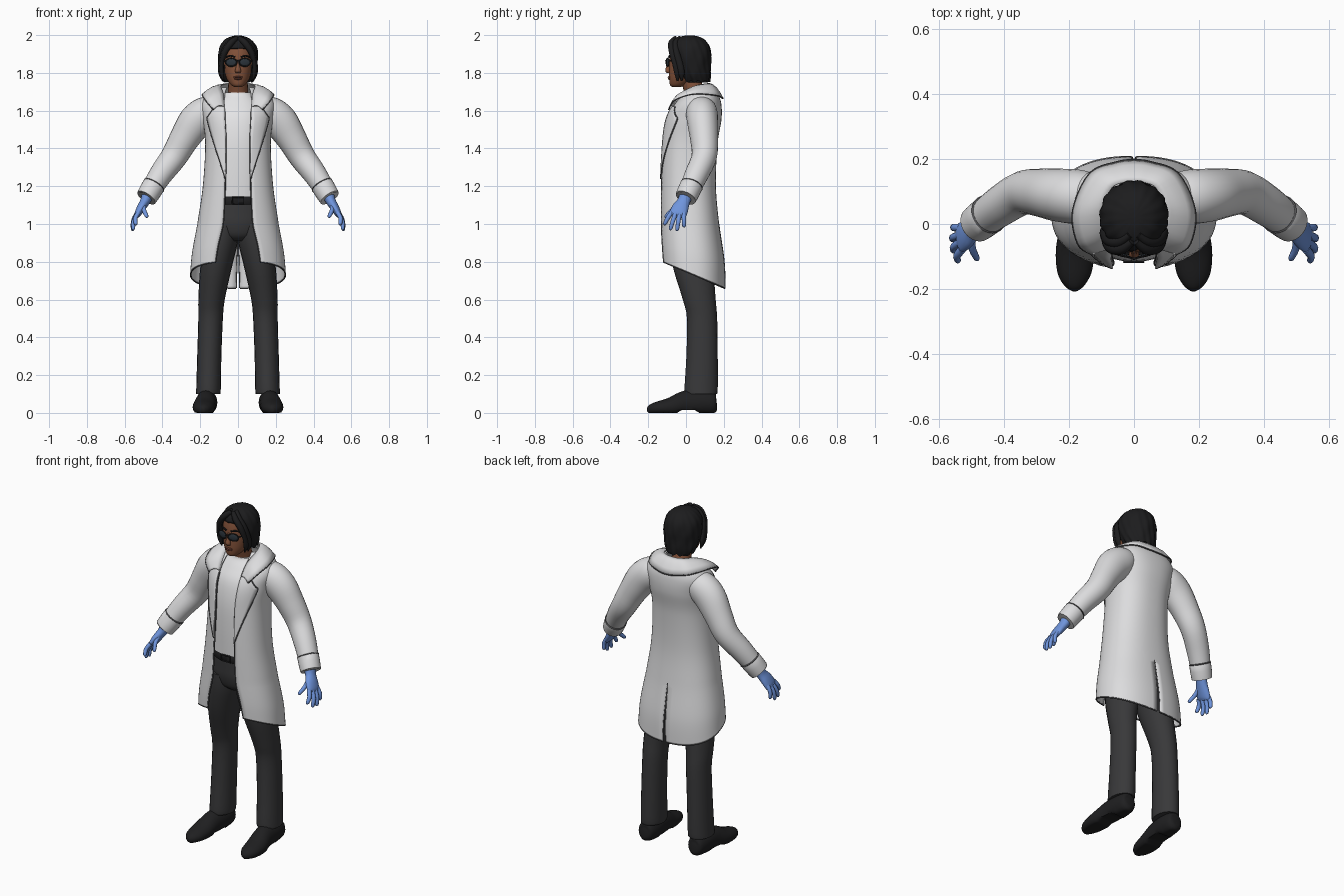
import bpy, bmesh, math
from mathutils import Vector, Matrix

if "Cube" in bpy.data.objects:
    bpy.data.objects.remove(bpy.data.objects["Cube"], do_unlink=True)


def material(name, r, g, b):
    m = bpy.data.materials.new(name)
    m.use_nodes = True
    m.diffuse_color = (r, g, b, 1)
    bsdf = next(n for n in m.node_tree.nodes if n.type == 'BSDF_PRINCIPLED')
    bsdf.inputs["Base Color"].default_value = (r, g, b, 1)
    bsdf.inputs["Roughness"].default_value = 0.7
    return m


WHITE = material("white_cloth", .72, .72, .73)
SHIRT = material("shirt_white", .78, .78, .79)
TRIM = material("grey_seam", .09, .09, .095)
SKIN = material("brown_skin", .23, .085, .042)
LIP = material("lip_brown", .17, .055, .035)
HAIR = material("black_hair", .012, .012, .013)
PANTS = material("charcoal_cloth", .04, .04, .042)
LEATHER = material("black_leather", .014, .014, .015)
GLOVE = material("blue_glove", .16, .3, .72)
LENS = material("dark_lens", .025, .035, .045)
parts = []


def finish(name, bm, mat, mirror=False, solid=0):
    bmesh.ops.recalc_face_normals(bm, faces=bm.faces)
    me = bpy.data.meshes.new(name)
    bm.to_mesh(me)
    bm.free()
    me.materials.append(mat)
    ob = bpy.data.objects.new(name, me)
    bpy.context.collection.objects.link(ob)
    if mirror:
        mod = ob.modifiers.new("mirror", 'MIRROR')
        mod.merge_threshold = .0008
    if solid:
        mod = ob.modifiers.new("thickness", 'SOLIDIFY')
        mod.thickness, mod.offset = solid, 0
    parts.append(ob)
    return ob


def smooth_rows(rows, k=4):
    """Catmull-Rom resampling of equal-length tuples."""
    out = []
    last = len(rows) - 1
    for i in range(last):
        p = [rows[max(0, min(last, j))] for j in (i - 1, i, i + 1, i + 2)]
        for s in range(k):
            t = s / k
            out.append(tuple(.5 * (2 * b + (c - a) * t + (2 * a - 5 * b + 4 * c - d) * t * t
                                   + (3 * b - a - 3 * c + d) * t ** 3) for a, b, c, d in zip(*p)))
    return out + [tuple(rows[-1])]


def power(v, e):
    return math.copysign(abs(v) ** e, v)


def grid(bm, rings, closed):
    vs = [[bm.verts.new(p) for p in ring] for ring in rings]
    for a, b in zip(vs, vs[1:]):
        n = len(a)
        for j in range(n if closed else n - 1):
            bm.faces.new((a[j], a[(j + 1) % n], b[(j + 1) % n], b[j]))
    return vs


def sweep(name, rows, mat, ref=None, n=20, e=1, k=4, mirror=False, shape=None):
    """Loft ellipses (x, y, z, r1, r2); horizontal, or across the path when ref is given."""
    rows = smooth_rows(rows, k)
    pts = [Vector(r[:3]) for r in rows]
    rings = []
    for i, r in enumerate(rows):
        u, v = Vector((1, 0, 0)), Vector((0, 1, 0))
        if ref:
            t = (pts[min(i + 1, len(pts) - 1)] - pts[max(i - 1, 0)]).normalized()
            v = Vector(ref)
            v = (v - t * v.dot(t)).normalized()
            u = v.cross(t)
        ring = []
        for j in range(n):
            a = math.tau * j / n
            p = pts[i] + u * power(math.cos(a), e) * max(r[3], .0005) \
                + v * power(math.sin(a), e) * max(r[4], .0005)
            ring.append(shape(p, a) if shape else p)
        rings.append(ring)
    bm = bmesh.new()
    vs = grid(bm, rings, True)
    bm.faces.new(vs[0])
    bm.faces.new(vs[-1])
    return finish(name, bm, mat, mirror)


def tube(name, pts, r, mat, ref, mirror=True, k=2):
    return sweep(name, [(*p, r, r) for p in pts], mat, ref, n=6, k=k, mirror=mirror)


def body(name, rows, mat, **kw):
    """Loft from (z, half width, front y, back y)."""
    return sweep(name, [(0, (f + b) / 2, z, w, (b - f) / 2) for z, w, f, b in rows], mat, n=32, **kw)


def ball(name, loc, size, mat, turn=0, mirror=False):
    bm = bmesh.new()
    mx = Matrix.Translation(loc) @ Matrix.Rotation(turn, 4, 'Z') @ Matrix.Diagonal((*size, 1))
    bmesh.ops.create_uvsphere(bm, u_segments=16, v_segments=10, radius=1, matrix=mx)
    return finish(name, bm, mat, mirror)


# Shoes and trousers
def flat_sole(p, a):
    return Vector((p.x, p.y, max(p.z, .014 if -.04 < p.y < .06 else 0)))


sweep("shoes", [(.165, .163, .05, .02, .025), (.165, .15, .05, .045, .055), (.165, .09, .055, .056, .065),
                (.17, 0, .05, .055, .068), (.18, -.08, .032, .06, .05), (.183, -.15, .024, .052, .036),
                (.182, -.19, .018, .03, .025), (.181, -.206, .016, .008, .01)],
      LEATHER, ref=(0, 0, 1), mirror=True, shape=flat_sole)
sweep("trouser_legs", [(.158, .08, .1, .064, .084), (.156, .08, .13, .065, .088), (.152, .085, .3, .064, .083),
                       (.145, .085, .5, .065, .08), (.14, .07, .6, .07, .087), (.118, .04, .76, .083, .106),
                       (.092, .025, .9, .09, .116), (.08, .02, 1.0, .085, .115)], PANTS, mirror=True)
body("trouser_hips", [(.91, .07, -.05, .11), (.94, .13, -.085, .135), (1.0, .165, -.102, .145),
                      (1.06, .16, -.104, .14), (1.11, .15, -.104, .135)], PANTS)
body("belt", [(1.1, .152, -.11, .137), (1.105, .154, -.114, .139), (1.145, .152, -.114, .137),
              (1.15, .148, -.108, .133)], LEATHER, k=1)
tube("belt_buckle", [(-.03, -.117, 1.108), (.03, -.117, 1.108), (.03, -.117, 1.142),
                     (-.03, -.117, 1.142), (-.03, -.117, 1.108)], .004, LEATHER, (0, 1, 0), False, 1)

# Shirt
body("shirt", [(1.145, .15, -.112, .13), (1.3, .148, -.116, .125), (1.45, .148, -.112, .14),
               (1.57, .15, -.088, .15), (1.64, .125, -.045, .14), (1.68, .085, -.014, .115),
               (1.695, .07, -.008, .105)], SHIRT, e=.9)

# Coat surface: z, half width, front y, back y, half opening
COAT = smooth_rows([(.66, .25, -.13, .205, .118), (.8, .24, -.134, .2, .105), (1.0, .212, -.135, .172, .078),
                    (1.2, .183, -.134, .155, .068), (1.42, .17, -.124, .163, .064),
                    (1.55, .182, -.106, .184, .07), (1.63, .192, -.066, .184, .072),
                    (1.68, .165, -.02, .17, .07), (1.705, .115, .01, .15, .065),
                    (1.72, .08, .03, .12, .06)], 8)
BEND, SLIT_TOP = .85, 1.0


def coat_row(z):
    for a, b in zip(COAT, COAT[1:]):
        if z <= b[0]:
            t = max(0, (z - a[0]) / (b[0] - a[0]))
            return [p + (q - p) * t for p, q in zip(a, b)]
    return COAT[-1]


def coat(u, z):
    _, w, f, b, gap = coat_row(z)
    start = math.asin((gap / w) ** (1 / BEND))
    a = start + (math.pi - start) * u
    x = w * power(math.sin(a), BEND)
    y = (f + b) / 2 - (b - f) / 2 * power(math.cos(a), BEND)
    if u == 1:
        x = max(0, SLIT_TOP - z) * .03
    if z < SLIT_TOP:
        hem = .8 - (y + .12) * .43
        z = SLIT_TOP - (SLIT_TOP - z) * (SLIT_TOP - hem) / (SLIT_TOP - .66)
    return Vector((x, y, z))


def on_front(x, z, lift=.008):
    _, w, f, b, _ = coat_row(z)
    s = min(1, x / w) ** (1 / BEND)
    return Vector((x, (f + b) / 2 - (b - f) / 2 * math.sqrt(1 - s * s) ** BEND - lift, z))


bm = bmesh.new()
grid(bm, [[coat(j / 24, r[0]) for j in range(25)] for r in COAT], False)
finish("coat_body", bm, WHITE, True, .007)
tube("hem_seam", [coat(j / 24, .66) for j in range(25)], .0045, TRIM, (0, 0, 1))
tube("front_edge_seams", [coat(0, .66 + i * .05) for i in range(20)], .0045, TRIM, (1, 0, 0))
tube("back_slit_seams", [coat(1, .66 + i * .034) for i in range(11)], .0045, TRIM, (1, 0, 0))

# Lapels
lapel = smooth_rows([(1.24, .066, .068), (1.34, .066, .1), (1.45, .065, .135), (1.55, .07, .163),
                     (1.575, .071, .155), (1.62, .072, .125)], 5)
bm = bmesh.new()
grid(bm, [[on_front(a + (b - a) * j / 5, z) for j in range(6)] for z, a, b in lapel], False)
finish("lapels", bm, WHITE, True, .005)
tube("lapel_seams", [on_front(b, z, .009) for z, a, b in lapel], .0035, TRIM, (1, 0, 0))

# Turned-down collar
outer = smooth_rows([(.13, -.092, 1.605), (.172, -.06, 1.655), (.187, .04, 1.688), (.135, .155, 1.682),
                     (.05, .19, 1.668), (0, .196, 1.665)], 5)
inner = smooth_rows([(.072, -.074, 1.62), (.077, -.025, 1.685), (.09, .045, 1.728), (.068, .11, 1.742),
                     (.03, .128, 1.742), (0, .13, 1.742)], 5)
bm = bmesh.new()
grid(bm, [[Vector(a).lerp(Vector(b), t) + Vector((0, 0, .014 * math.sin(math.pi * t)))
           for t in (0, .25, .5, .75, 1)] for a, b in zip(inner, outer)], False)
finish("collar", bm, WHITE, True, .006)
tube("collar_seam", outer, .004, TRIM, (0, 0, 1), k=1)

# Sleeves and cuffs
side = (0, 1, 0)
sweep("sleeves", [(.11, .08, 1.615, .06, .07), (.165, .083, 1.59, .088, .083), (.225, .088, 1.54, .092, .082),
                  (.285, .096, 1.45, .079, .074), (.34, .096, 1.355, .07, .067), (.41, .055, 1.26, .062, .062),
                  (.47, .01, 1.165, .053, .054)], WHITE, side, n=24, mirror=True)
sweep("cuffs", [(.444, .03, 1.207, .052, .052), (.446, .029, 1.204, .06, .06), (.481, .002, 1.146, .057, .058),
                (.485, -.001, 1.14, .052, .053), (.482, .001, 1.145, .03, .03)], WHITE, side, n=24, k=2, mirror=True)
sweep("cuff_seams", [(.442, .032, 1.21, .056, .056), (.445, .03, 1.205, .062, .062),
                     (.448, .028, 1.2, .056, .056)], TRIM, side, n=24, k=1, mirror=True)

# Gloved hands
sweep("glove_palms", [(.475, .003, 1.16, .034, .036), (.492, -.012, 1.12, .026, .034),
                      (.513, -.03, 1.085, .023, .044), (.53, -.042, 1.055, .018, .046),
                      (.536, -.047, 1.04, .01, .04)], GLOVE, side, mirror=True)
fingers = [("index", (.528, -.078, 1.06), (.543, -.116, .995)),
           ("middle", (.533, -.056, 1.055), (.557, -.084, .968)),
           ("ring", (.534, -.034, 1.055), (.56, -.048, .963)),
           ("little", (.532, -.012, 1.06), (.556, -.01, .983)),
           ("thumb", (.497, -.035, 1.105), (.482, -.112, 1.035))]
for label, a, b in fingers:
    a, b = Vector(a), Vector(b)
    mid = a.lerp(b, .5) + Vector((.008, 0, .003))
    sweep(label + "_fingers", [(*a, .012, .013), (*mid, .0115, .012), (*a.lerp(b, .9), .0095, .01),
                               (*b, .003, .003)], GLOVE, (.5, .8, 0), n=10, k=3, mirror=True)

# Head
sweep("neck", [(0, .055, 1.62, .07, .065), (0, .05, 1.68, .056, .056), (0, .035, 1.73, .052, .054),
               (0, .02, 1.78, .05, .055)], SKIN)
sweep("head", [(0, -.05, 1.724, .015, .018), (0, -.042, 1.735, .036, .042), (0, -.022, 1.765, .058, .067),
               (0, -.01, 1.8, .069, .08), (0, 0, 1.85, .077, .088), (0, .005, 1.9, .08, .09),
               (0, .015, 1.95, .074, .085), (0, .02, 1.982, .04, .05)], SKIN, n=32)
sweep("nose", [(0, -.08, 1.87, .008, .01), (0, -.091, 1.84, .009, .011), (0, -.096, 1.812, .016, .014),
               (0, -.09, 1.799, .012, .01)], SKIN, n=12)
ball("upper_lip", (0, -.088, 1.778), (.024, .009, .005), LIP)
ball("lower_lip", (0, -.087, 1.769), (.02, .009, .006), LIP)
tube("eyebrows", [(.016, -.09, 1.884), (.04, -.084, 1.891), (.062, -.062, 1.884)], .005, HAIR, (0, 0, 1))

# Sunglasses
ball("lenses", (.036, -.096, 1.856), (.029, .005, .02), LENS, .25, True)
rim = [(.036 + .03 * math.cos(a), -.097 + .0077 * math.cos(a), 1.856 + .021 * math.sin(a))
       for a in (math.tau * i / 20 for i in range(21))]
tube("lens_rims", rim, .0035, LEATHER, (0, 1, 0), k=1)
tube("glasses_bridge", [(-.01, -.104, 1.862), (0, -.107, 1.865), (.01, -.104, 1.862)], .0035, LEATHER, (0, 0, 1), False)
tube("glasses_arms", [(.065, -.09, 1.863), (.077, -.07, 1.865), (.084, .01, 1.866)], .004, LEATHER, (0, 0, 1))


# Hair shell with ridged strands and an opening for the face
def strands(p, a):
    s = 1 + .022 * math.sin(a * 15 + p.z * 30) + .012 * math.sin(a * 7 - p.z * 45)
    return Vector((p.x * s, .025 + (p.y - .025) * s, p.z + (.006 * math.sin(a * 11) if p.z < 1.8 else 0)))


cap = sweep("hair", [(0, .055, 1.755, .078, .07), (0, .045, 1.79, .094, .085), (0, .032, 1.84, .102, .099),
                     (0, .026, 1.89, .105, .107), (0, .022, 1.94, .096, .102), (0, .02, 1.977, .068, .077),
                     (0, .02, 1.994, .032, .04), (0, .02, 1.998, .008, .01)], HAIR, n=64, shape=strands)
bm = bmesh.new()
bm.from_mesh(cap.data)
face = [f for f in bm.faces if len(f.verts) == 4 and f.calc_center_median().z < 1.93
        and f.calc_center_median().y < -.035 - max(0, f.calc_center_median().z - 1.88) * .6]
bmesh.ops.delete(bm, geom=face, context='FACES')
bm.to_mesh(cap.data)
bm.free()
cap.modifiers.new("thickness", 'SOLIDIFY').thickness = .006
for label, dx, dy in (("front", 0, 0), ("side", .006, .022)):
    sweep(label + "_locks", [(.006 + dx, -.055 + dy, 1.985, .012, .01), (.038 + dx, -.078 + dy, 1.958, .017, .016),
                             (.07 + dx, -.073 + dy, 1.91, .016, .018), (.086 + dx, -.056 + dy, 1.85, .012, .018),
                             (.086 + dx, -.046 + dy, 1.8, .012, .017), (.076 + dx, -.045 + dy, 1.758, .003, .004)],
          HAIR, (0, 1, 0), n=10, mirror=True)

# Smooth shading with sharp creases
bpy.ops.object.select_all(action='DESELECT')
for ob in parts:
    ob.select_set(True)
bpy.context.view_layer.objects.active = parts[0]
bpy.ops.object.shade_smooth_by_angle(angle=math.radians(50))
